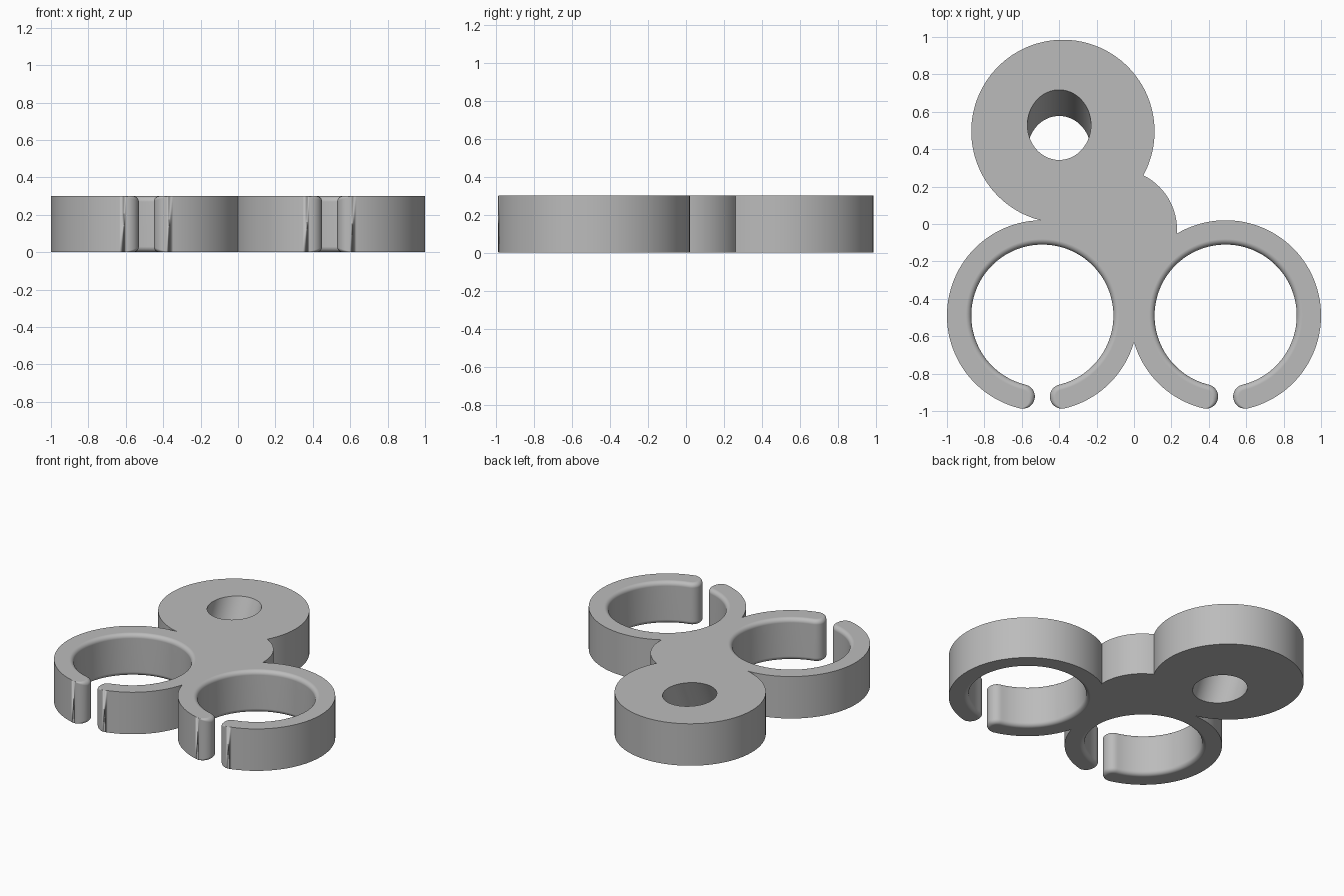
import bpy, bmesh
from math import sin, cos, pi, radians, asin, tan
from mathutils import Vector

if "Cube" in bpy.data.objects:
    bpy.data.objects.remove(bpy.data.objects["Cube"], do_unlink=True)

H = 0.3                                  # plate thickness
RING_X, RING_Y = 0.49, -0.49             # clip ring centres, mirrored in x
R_OUT, R_IN, GAP, FILLET = 0.51, 0.38, 0.04, 0.03

grey = bpy.data.materials.new("plain grey")
grey.use_nodes = True
colour = (0.5, 0.5, 0.5, 1)
grey.diffuse_color = colour
grey.node_tree.nodes["Principled BSDF"].inputs["Base Color"].default_value = colour


def finish(name, bm):
    bmesh.ops.recalc_face_normals(bm, faces=bm.faces[:])
    mesh = bpy.data.meshes.new(name)
    bm.to_mesh(mesh)
    bm.free()
    mesh.materials.append(grey)
    ob = bpy.data.objects.new(name, mesh)
    bpy.context.collection.objects.link(ob)
    return ob


def disc(name, x, y, r, z0=0.0, z1=H, lean=0.0, stretch=1.0, segs=128):
    """Upright or sheared cylinder; lean is the y shift per unit of height."""
    bm = bmesh.new()
    loops = []
    for z in (z0, z1):
        loops.append([bm.verts.new((x + r * cos(2 * pi * i / segs),
                                    y + lean * z + stretch * r * sin(2 * pi * i / segs), z))
                      for i in range(segs)])
    for i in range(segs):
        j = (i + 1) % segs
        bm.faces.new((loops[0][i], loops[0][j], loops[1][j], loops[1][i]))
    bm.faces.new(loops[0])
    bm.faces.new(loops[1])
    return finish(name, bm)


def clip_ring(name, cx, cy, arc=120, cap=16, steps=6):
    """Open ring with round tips; the inner edges are filleted, fading out on the tips."""
    mid, rad = (R_OUT + R_IN) / 2, (R_OUT - R_IN) / 2
    a = asin((GAP + rad) / mid)
    start, end = -pi / 2 + a, 1.5 * pi - a
    plan = []                            # (point, outward angle, fillet share)

    def add(t, r, n, share):
        plan.append((Vector((cx + r * cos(t), cy + r * sin(t), 0)), n, share))

    def add_tip(t, first, shares):
        for i in range(1, cap):
            n = first + pi * i / cap
            base = Vector((cx + mid * cos(t), cy + mid * sin(t), 0))
            plan.append((base + rad * Vector((cos(n), sin(n), 0)), n, shares(i / cap)))

    for i in range(arc + 1):
        add(start + (end - start) * i / arc, R_OUT, start + (end - start) * i / arc, 0)
    add_tip(end, end, lambda u: min(1, 2 * u))
    for i in range(arc + 1):
        t = end + (start - end) * i / arc
        add(t, R_IN, t + pi, 1)
    add_tip(start, start + pi, lambda u: min(1, 2 - 2 * u))

    # Stack inset copies of the plan to round the lower and upper edges
    levels = [(k * pi / 2 / steps, False) for k in range(steps + 1)]
    levels += [(t, True) for t, _ in reversed(levels)]
    bm = bmesh.new()
    loops = []
    for t, upper in levels:
        loop = []
        for p, n, share in plan:
            f = FILLET * share
            q = p - f * (1 - sin(t)) * Vector((cos(n), sin(n), 0))
            z = f * (1 - cos(t))
            loop.append(bm.verts.new((q.x, q.y, H - z if upper else z)))
        loops.append(loop)
    for lo, hi in zip(loops, loops[1:]):
        for i in range(len(plan)):
            j = (i + 1) % len(plan)
            bm.faces.new((lo[i], lo[j], hi[j], hi[i]))
    bm.faces.new(loops[0])
    bm.faces.new(loops[-1])
    bmesh.ops.remove_doubles(bm, verts=bm.verts[:], dist=1e-5)
    return finish(name, bm)


def combine(target, tool, operation):
    mod = target.modifiers.new(operation.lower(), "BOOLEAN")
    mod.operation, mod.solver, mod.object = operation, "EXACT", tool
    bpy.context.view_layer.objects.active = target
    bpy.ops.object.modifier_apply(modifier=mod.name)
    bpy.data.objects.remove(tool, do_unlink=True)


# Solid plate: large disc, shoulder and the small web between the rings
body = disc("clip_body", -0.38, 0.495, 0.49)
combine(body, disc("shoulder", -0.094, -0.03, 0.324), "UNION")
combine(body, disc("web", 0, -0.3, 0.07), "UNION")

# Clear the ring openings, then join the two clip rings
for side in (-1, 1):
    combine(body, disc("opening", side * RING_X, RING_Y, 0.43, -0.1, H + 0.1), "DIFFERENCE")
for side in (-1, 1):
    combine(body, clip_ring("clip_ring", side * RING_X, RING_Y), "UNION")

# Slanted round hole through the large disc
tilt = radians(25)
combine(body, disc("slanted_hole", -0.4, 0.39, 0.17, -0.1, H + 0.1, tan(tilt), 1 / cos(tilt)),
        "DIFFERENCE")

# Smooth curved walls, flat top and bottom
bpy.ops.object.select_all(action="DESELECT")
body.select_set(True)
bpy.context.view_layer.objects.active = body
bpy.ops.object.shade_smooth_by_angle(angle=radians(30))
weighted = body.modifiers.new("flat_faces", "WEIGHTED_NORMAL")
weighted.keep_sharp = True
